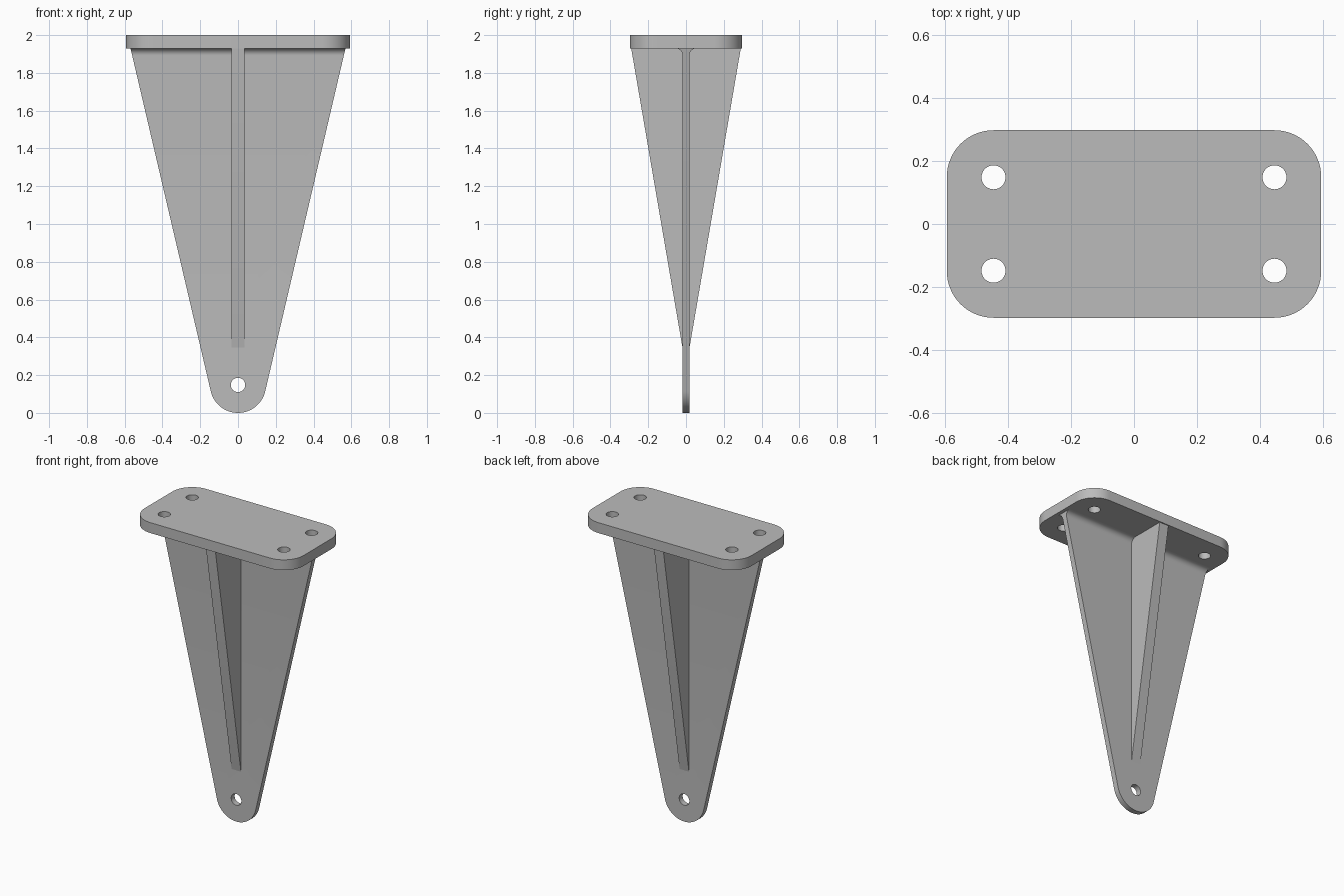
import bpy, bmesh
from math import sin, cos, pi, atan2
from mathutils import Matrix

if "Cube" in bpy.data.objects:
    bpy.data.objects.remove(bpy.data.objects["Cube"], do_unlink=True)

grey = bpy.data.materials.new("bracket grey")
grey.use_nodes = True
grey.diffuse_color = (0.5, 0.5, 0.5, 1)
grey.node_tree.nodes["Principled BSDF"].inputs["Base Color"].default_value = (0.5, 0.5, 0.5, 1)

# Main sizes
HALF_X, HALF_Y, TOP, UNDER = 0.593, 0.297, 2.0, 1.93
CORNER = 0.148          # plate corners and rounded tip
HOLE = 0.038
WEB = 0.0185            # half thickness of the web
FILLET = 0.037
RIB = 0.035             # half thickness of the ribs
BURY = 0.02             # overlap into the plate


def arc(cx, cy, r, start, end, steps):
    angles = [start + (end - start) * i / steps for i in range(steps + 1)]
    return [(cx + r * cos(a), cy + r * sin(a)) for a in angles]


def prism(name, outline, low, high, place):
    """Extrude a 2D outline; place maps (u, v, depth) to a 3D point."""
    bm = bmesh.new()
    rings = [[bm.verts.new(place(u, v, d)) for u, v in outline] for d in (low, high)]
    bm.faces.new(rings[0])
    bm.faces.new(rings[1])
    n = len(outline)
    for i in range(n):
        j = (i + 1) % n
        bm.faces.new((rings[0][i], rings[0][j], rings[1][j], rings[1][i]))
    bmesh.ops.recalc_face_normals(bm, faces=bm.faces)
    mesh = bpy.data.meshes.new(name)
    bm.to_mesh(mesh)
    bm.free()
    mesh.materials.append(grey)
    obj = bpy.data.objects.new(name, mesh)
    bpy.context.collection.objects.link(obj)
    return obj


def along_x(u, v, d): return (d, u, v)
def along_y(u, v, d): return (u, d, v)
def along_z(u, v, d): return (u, v, d)


def combine(obj, cutter, operation):
    bpy.context.view_layer.objects.active = obj
    mod = obj.modifiers.new("shape", 'BOOLEAN')
    mod.operation, mod.solver, mod.object = operation, 'EXACT', cutter
    bpy.ops.object.modifier_apply(modifier=mod.name)
    bpy.data.objects.remove(cutter, do_unlink=True)


def circle(x, y):
    return arc(x, y, HOLE, 0, 2 * pi, 40)[:-1]


# Mounting plate with rounded corners and four bolt holes
outline = []
for k, (sx, sy) in enumerate([(1, 1), (-1, 1), (-1, -1), (1, -1)]):
    outline += arc(sx * (HALF_X - CORNER), sy * (HALF_Y - CORNER), CORNER,
                   k * pi / 2, (k + 1) * pi / 2, 16)
plate = prism("mounting_plate", outline, UNDER, TOP, along_z)
for sx in (-1, 1):
    for sy in (-1, 1):
        hole = prism("bolt_cutter", circle(sx * 0.445, sy * 0.148), UNDER - 0.1, TOP + 0.1, along_z)
        combine(plate, hole, 'DIFFERENCE')

# Tapered web: rounded tip tangent to the sides, flared by a fillet under the plate
slope = 0.234
lean = atan2(slope, 1)
tip = arc(0, CORNER, CORNER, -pi + lean, -lean, 40)
top_z = UNDER + BURY
edge_x = tip[-1][0] + slope * (top_z - tip[-1][1])
web = prism("tapered_web", tip + [(edge_x, top_z), (-edge_x, top_z)], -0.2, 0.2, along_y)

flare = arc(WEB + FILLET, UNDER - FILLET, FILLET, pi, pi / 2, 10)
half = [(WEB, -0.1)] + flare + [(WEB + FILLET, top_z + 0.1)]
section = half + [(-y, z) for y, z in reversed(half)]
combine(web, prism("section_cutter", section, -1, 1, along_x), 'INTERSECT')
combine(web, prism("pin_cutter", circle(0, CORNER), -0.3, 0.3, along_y), 'DIFFERENCE')

# Triangular stiffening ribs, front and back
ribs = []
for side, name in ((-1, "front_rib"), (1, "back_rib")):
    outline = [(0, 0.345), (side * WEB, 0.345), (side * 0.29, UNDER),
               (side * 0.29, UNDER + BURY), (0, UNDER + BURY)]
    ribs.append(prism(name, outline, -RIB, RIB, along_x))

# Smooth curved surfaces while keeping hard edges
for obj in [plate, web] + ribs:
    bpy.ops.object.select_all(action='DESELECT')
    obj.select_set(True)
    bpy.context.view_layer.objects.active = obj
    bpy.ops.object.shade_smooth_by_angle(angle=pi / 6)
